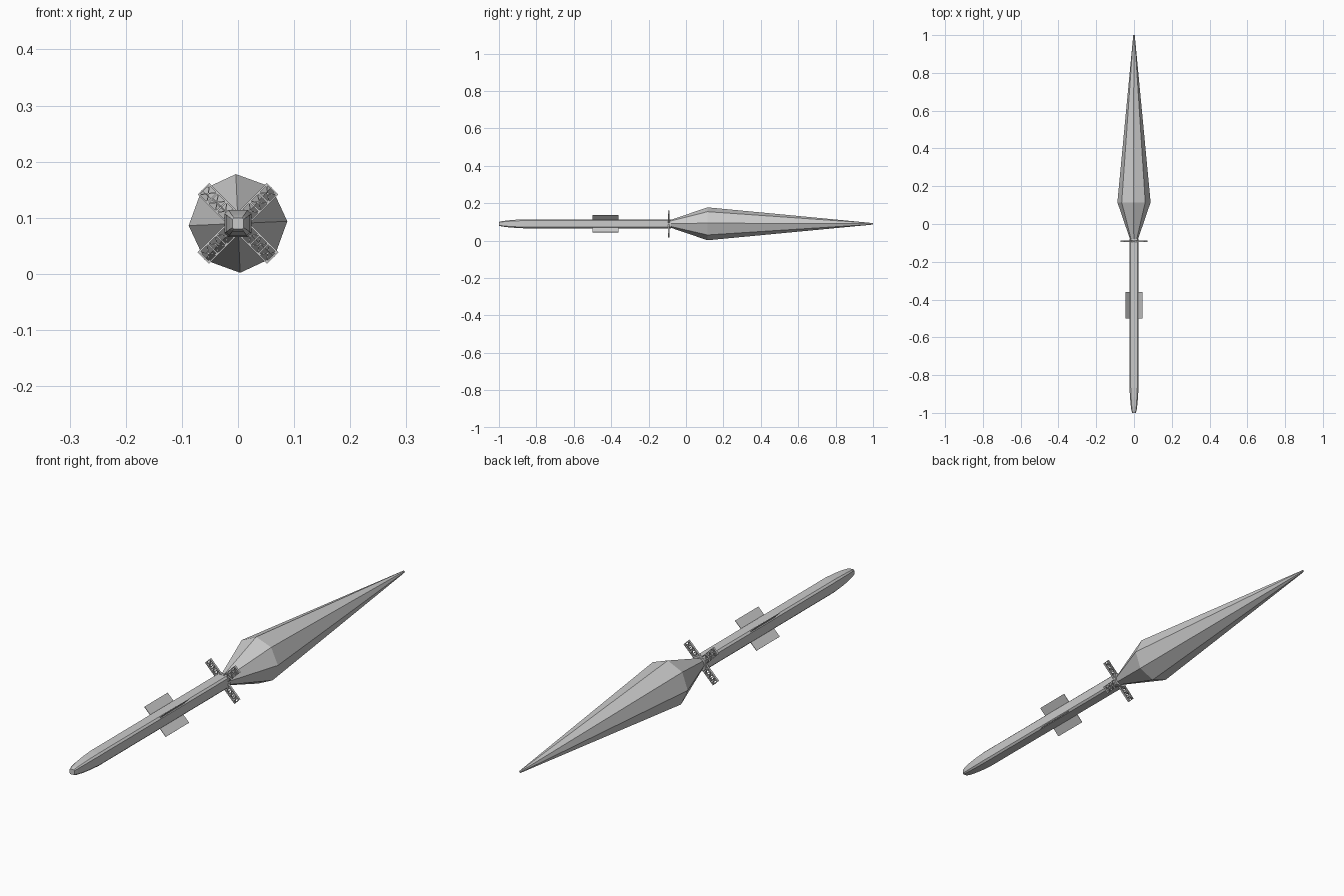
import bpy, bmesh, math
from mathutils import Matrix, Vector

if "Cube" in bpy.data.objects:
    bpy.data.objects.remove(bpy.data.objects["Cube"])

CZ = 0.09  # height of the long axis


def make_object(name, bm):
    bmesh.ops.recalc_face_normals(bm, faces=bm.faces)
    me = bpy.data.meshes.new(name)
    bm.to_mesh(me)
    bm.free()
    ob = bpy.data.objects.new(name, me)
    bpy.context.collection.objects.link(ob)
    return ob


def loft(name, section, stations):
    """Sweep a unit (x, z) section along y; stations are (y, scale)."""
    bm = bmesh.new()
    rings = [[bm.verts.new((x * s, y, CZ + z * s)) for x, z in section]
             for y, s in stations]
    n = len(section)
    for a, b in zip(rings, rings[1:]):
        for i in range(n):
            j = (i + 1) % n
            bm.faces.new((a[i], a[j], b[j], b[i]))
    bm.faces.new(rings[0])
    bm.faces.new(rings[-1])
    return make_object(name, bm)


def add_box(bm, center, size, angle=0.0):
    """Box in radial space: x = outward, y = along axis, z = across."""
    m = (Matrix.Translation(center) @ Matrix.Rotation(angle, 4, 'Y')
         @ Matrix.Diagonal((*size, 1)))
    bmesh.ops.create_cube(bm, size=1, matrix=m)


def place_radial(bm, degrees):
    m = Matrix.Translation((0, 0, CZ)) @ Matrix.Rotation(-math.radians(degrees), 4, 'Y')
    bmesh.ops.transform(bm, matrix=m, verts=bm.verts)


# Eight-sided warhead, slightly rolled
tilt = math.radians(2.5)
octagon = [(math.cos(tilt + i * math.pi / 4), math.sin(tilt + i * math.pi / 4))
           for i in range(8)]
loft("warhead", octagon, [(-0.09, 0.018), (0.115, 0.088), (1.0, 0.004)])

# Chamfered square shaft with rounded-off tail
c = 0.72
square = [(1, -c), (1, c), (c, 1), (-c, 1), (-c, -1), (c, -1)]
square = [(1, -c), (1, c), (c, 1), (-c, 1), (-1, c), (-1, -c), (-c, -1), (c, -1)]
loft("shaft", square, [(-1.0, 0.010), (-0.985, 0.014), (-0.955, 0.018),
                       (-0.915, 0.0215), (-0.865, 0.024), (-0.08, 0.024)])

# Four flat fins and four lattice fins on the diagonals
for k in range(4):
    deg = 45 + 90 * k

    bm = bmesh.new()
    add_box(bm, (0.042, -0.43, 0), (0.044, 0.14, 0.002))
    place_radial(bm, deg)
    make_object(f"flat_fin_{k + 1}", bm)

    bm = bmesh.new()
    y, r0, r1, w, bar, thick = -0.092, 0.020, 0.086, 0.0145, 0.003, 0.008
    cells = 3
    step = (r1 - r0) / cells
    for side in (-1, 1):  # long rails
        add_box(bm, ((r0 + r1) / 2, y, side * (w - bar / 2)), (r1 - r0, thick, bar))
    for i in range(cells + 1):  # cross rungs
        add_box(bm, (r0 + i * step, y, 0), (bar, thick, 2 * w))
    diag = math.hypot(step, 2 * w)
    for i in range(cells):  # X braces
        for s in (-1, 1):
            add_box(bm, (r0 + (i + 0.5) * step, y, 0), (diag * 0.95, thick, bar * 0.7),
                    s * math.atan2(2 * w, step))
    place_radial(bm, deg)
    make_object(f"lattice_fin_{k + 1}", bm)
